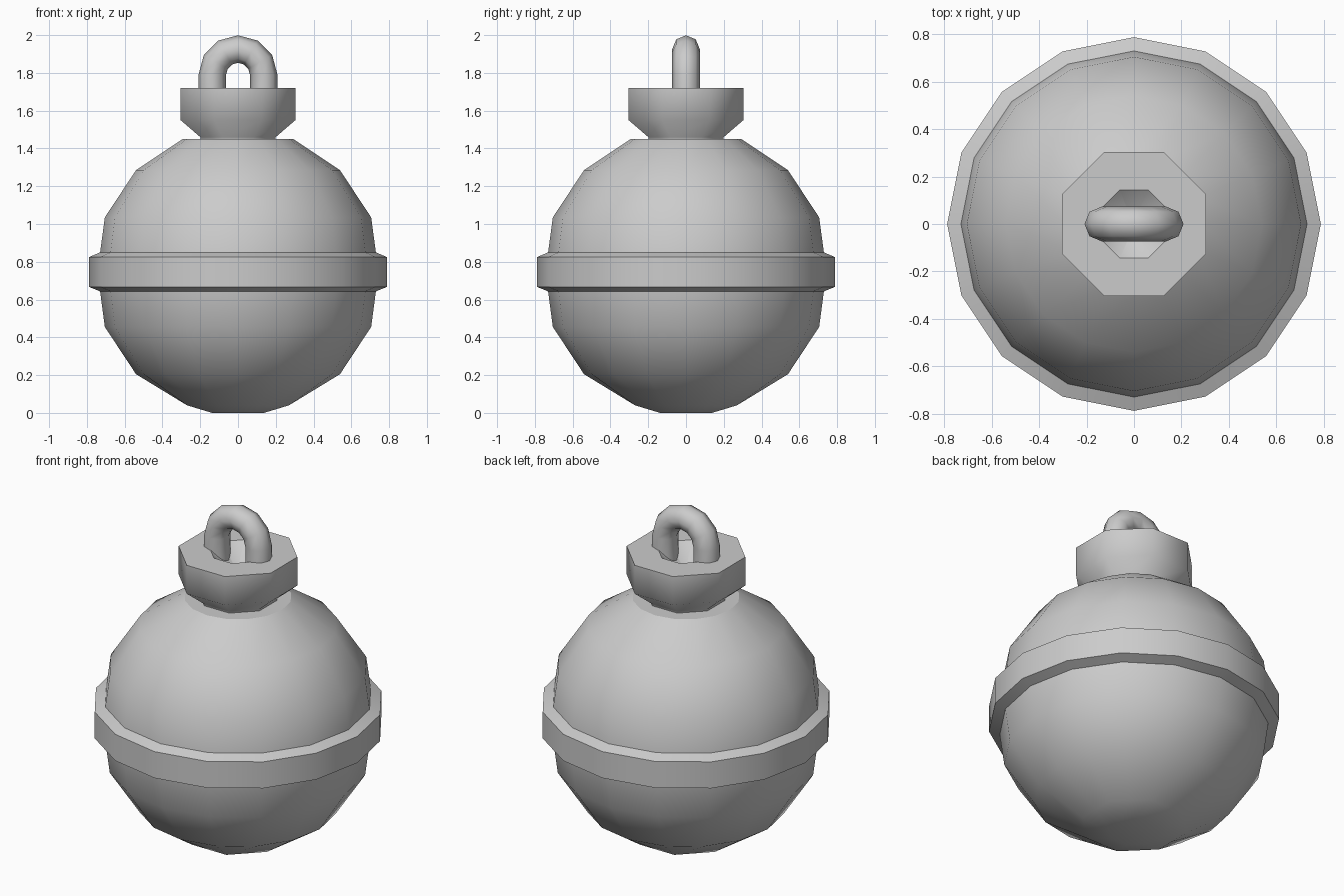
import bpy, bmesh
from math import pi, sin, cos, radians

if "Cube" in bpy.data.objects:
    bpy.data.objects.remove(bpy.data.objects["Cube"])


def skin(name, rings, limit, rim_z=None):
    """Skin a list of point rings into a closed, smooth-by-angle object."""
    bm = bmesh.new()
    vs = [[bm.verts.new(p) for p in ring] for ring in rings]
    n = len(vs[0])
    for a, b in zip(vs, vs[1:]):
        for i in range(n):
            j = (i + 1) % n
            bm.faces.new((a[i], a[j], b[j], b[i]))
    bm.faces.new(vs[0][::-1])
    bm.faces.new(vs[-1])
    bmesh.ops.remove_doubles(bm, verts=bm.verts, dist=1e-5)
    bmesh.ops.recalc_face_normals(bm, faces=bm.faces)
    for f in bm.faces:
        f.smooth = True
    for e in bm.edges:
        on_rim = rim_z is not None and all(abs(v.co.z - rim_z) < 1e-4 for v in e.verts)
        e.smooth = e.calc_face_angle(0) < radians(limit) and not on_rim
    mesh = bpy.data.meshes.new(name)
    bm.to_mesh(mesh)
    bm.free()
    obj = bpy.data.objects.new(name, mesh)
    bpy.context.collection.objects.link(obj)
    return obj


def circle(r, z, n, turn=0.0, even=1.0):
    """Horizontal ring; 'even' scales every second point (16 points -> octagon)."""
    return [(r * (even if i % 2 == 0 else 1) * cos(turn + 2 * pi * i / n),
             r * (even if i % 2 == 0 else 1) * sin(turn + 2 * pi * i / n), z)
            for i in range(n)]


# Round body with raised middle band, flat octagonal foot
octo = cos(pi / 8)
body = [circle(0.148, 0.0, 16, even=octo), circle(0.292, 0.04, 16, even=octo)]
body += [circle(r, z, 16) for r, z in (
    (0.54, 0.205), (0.705, 0.455), (0.73, 0.643), (0.788, 0.667), (0.788, 0.825),
    (0.73, 0.85), (0.705, 1.035), (0.54, 1.285), (0.292, 1.45))]
skin("round_body", body, 29)

# Octagonal cap with a tapered underside and a shallow funnel on top
cap = [circle(r, z, 8, pi / 8) for r, z in (
    (0.216, 1.44), (0.216, 1.46), (0.329, 1.55), (0.329, 1.72),
    (0.155, 1.72), (0.01, 1.60))]
skin("cap", cap, 60, rim_z=1.72)

# Hanging loop: octagonal tube swept along an arch
R, t, zc = 0.136, 0.073, 1.79
path = [(R, 1.64, 0.0)]
path += [(R * cos(a), zc + R * sin(a), a) for a in (pi * k / 6 for k in range(7))]
path += [(-R, 1.64, pi)]
loop = []
for x, z, a in path:
    loop.append([(x + t * cos(b) * cos(a), t * sin(b), z + t * cos(b) * sin(a))
                 for b in (2 * pi * i / 8 for i in range(8))])
skin("hanging_loop", loop, 60)
